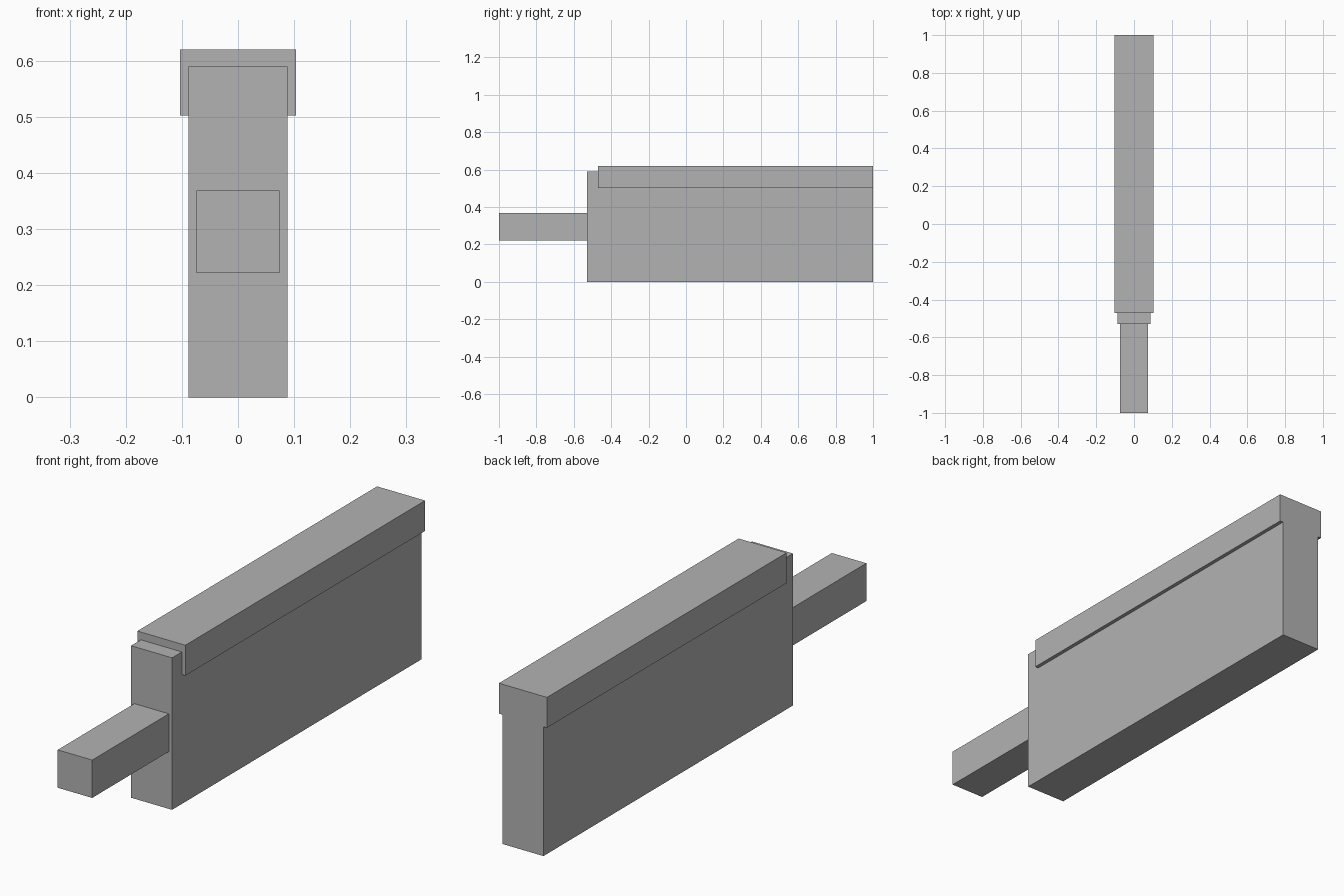
import bpy

if "Cube" in bpy.data.objects:
    bpy.data.objects.remove(bpy.data.objects["Cube"])

grey = bpy.data.materials.new("plain grey")
grey.diffuse_color = (0.45, 0.45, 0.45, 1)
grey.use_nodes = True
grey.node_tree.nodes["Principled BSDF"].inputs["Base Color"].default_value = grey.diffuse_color


def box(name, half_width, y0, y1, z0, z1):
    bpy.ops.mesh.primitive_cube_add(size=1, location=(0, (y0 + y1) / 2, (z0 + z1) / 2))
    part = bpy.context.object
    part.name = name
    part.scale = (half_width * 2, y1 - y0, z1 - z0)
    bpy.ops.object.transform_apply(location=True, rotation=False, scale=True)
    part.data.materials.append(grey)
    return part


# Tall slab with a wider cap, merged so the back is one flush face
body = box("body", 0.088, -0.53, 1.0, 0.0, 0.59)
cap = box("cap_cutter", 0.103, -0.47, 1.0, 0.502, 0.62)
union = body.modifiers.new("join cap", 'BOOLEAN')
union.operation = 'UNION'
union.solver = 'EXACT'
union.object = cap
bpy.context.view_layer.objects.active = body
bpy.ops.object.modifier_apply(modifier=union.name)
bpy.data.objects.remove(cap)

# Square bar projecting from the front
box("front_bar", 0.074, -1.0, -0.53, 0.222, 0.369)
